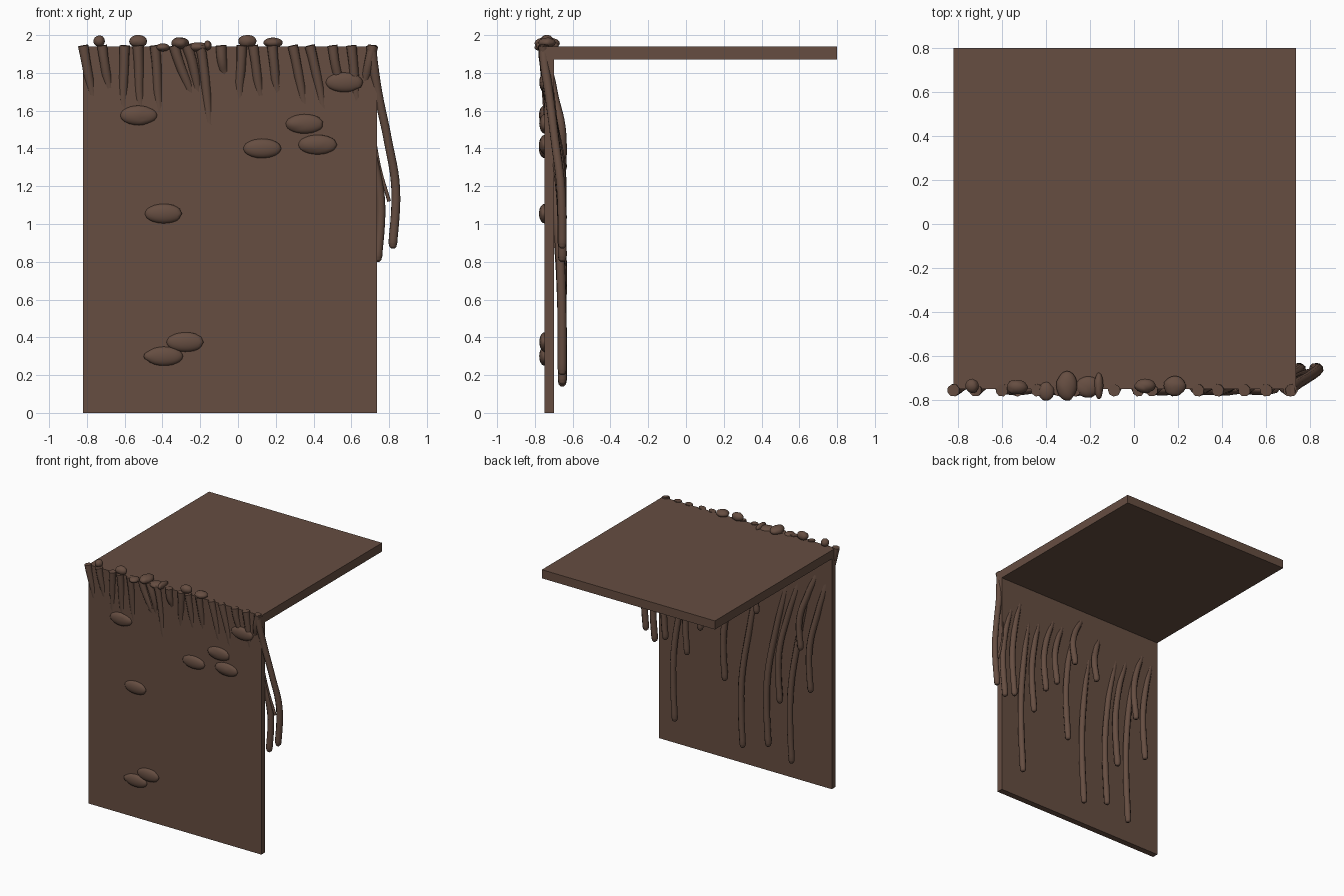
import bpy, random
from mathutils import Vector

if "Cube" in bpy.data.objects:
    bpy.data.objects.remove(bpy.data.objects["Cube"])

random.seed(4)
brown = bpy.data.materials.new("earth_brown")
brown.diffuse_color = (0.132, 0.075, 0.053, 1)
brown.use_nodes = True
brown.node_tree.nodes["Principled BSDF"].inputs["Base Color"].default_value = brown.diffuse_color


def box(name, lo, hi):
    lo, hi = Vector(lo), Vector(hi)
    bpy.ops.mesh.primitive_cube_add(size=1, location=(lo + hi) / 2)
    o = bpy.context.object
    o.name = name
    o.scale = hi - lo
    bpy.ops.object.transform_apply(location=False, rotation=False)
    o.data.materials.append(brown)


def pebble(name, loc, size):
    # slightly uneven flattened stone
    bpy.ops.mesh.primitive_ico_sphere_add(subdivisions=3, radius=1, location=loc)
    o = bpy.context.object
    o.name = name
    ph = [random.uniform(0, 6) for _ in range(3)]
    for v in o.data.vertices:
        wob = 1 + 0.05 * Vector((v.co.x + ph[0], v.co.y * 2 + ph[1], v.co.z)).length % 0.1
        v.co = Vector([c * s * wob for c, s in zip(v.co, size)])
    o.data.materials.append(brown)
    bpy.ops.object.shade_smooth()


def root(name, pts, radius):
    # tapered tube through (x, y, z, relative radius) points
    cu = bpy.data.curves.new(name + "_path", 'CURVE')
    cu.dimensions = '3D'
    cu.bevel_depth = radius
    cu.bevel_resolution = 2
    cu.resolution_u = 6
    cu.use_fill_caps = True
    sp = cu.splines.new('BEZIER')
    sp.bezier_points.add(len(pts) - 1)
    for bp, (x, y, z, r) in zip(sp.bezier_points, pts):
        bp.co = (x, y, z)
        bp.radius = r
        bp.handle_left_type = bp.handle_right_type = 'AUTO'
    tmp = bpy.data.objects.new(name + "_path", cu)
    bpy.context.collection.objects.link(tmp)
    dg = bpy.context.evaluated_depsgraph_get()
    me = bpy.data.meshes.new_from_object(tmp.evaluated_get(dg))
    bpy.data.objects.remove(tmp)
    o = bpy.data.objects.new(name, me)
    bpy.context.collection.objects.link(o)
    me.materials.clear()
    me.materials.append(brown)
    bpy.ops.object.select_all(action='DESELECT')
    o.select_set(True)
    bpy.context.view_layer.objects.active = o
    bpy.ops.object.shade_smooth_by_angle(angle=0.9)


# earth slabs
box("front_wall", (-0.82, -0.75, 0), (0.735, -0.70, 1.9))
box("top_slab", (-0.82, -0.75, 1.87), (0.735, 0.80, 1.94))

# hanging roots: top x, x and z where it sinks into the wall, tip x and z
roots = [
    (-0.82, -0.77, 1.68, -0.66, 0.76), (-0.72, -0.68, 1.72, -0.57, 1.08),
    (-0.60, -0.605, 1.62, -0.49, 0.14), (-0.53, -0.515, 1.62, -0.385, 0.60),
    (-0.44, -0.415, 1.60, -0.28, 0.22), (-0.34, -0.25, 1.70, -0.175, 1.27),
    (-0.20, -0.15, 1.53, -0.05, 0.15), (-0.09, -0.07, 1.80, 0.04, 1.34),
    (0.02, 0.01, 1.67, 0.11, 0.65), (0.08, 0.12, 1.68, 0.22, 1.10),
    (0.18, 0.21, 1.70, 0.33, 1.00), (0.29, 0.35, 1.64, 0.45, 0.77),
    (0.38, 0.45, 1.62, 0.56, 0.20), (0.50, 0.54, 1.74, 0.645, 0.84),
    (0.60, 0.63, 1.66, 0.74, 0.80), (0.705, 0.74, 1.70, 0.82, 0.87),
]
for i, (x0, x1, z1, x2, z2) in enumerate(roots):
    h = z1 - z2
    pts = [
        (x0, -0.755, 1.945, 1.1),
        (x0 + 0.3 * (x1 - x0), -0.75, 1.86, 1),
        (x1, -0.727, z1, 0.95),
        (x1 + 0.65 * (x2 - x1), -0.695, z1 - 0.30 * h, 0.9),
        (x2 + 0.015, -0.662, z1 - 0.62 * h, 0.95),
        (x2, -0.655, z2 + 0.03, 0.95),
        (x2, -0.655, z2 + 0.01, 0.75),
        (x2, -0.655, z2, 0.35),
    ]
    root(f"hanging_root_{i + 1}", pts, 0.026)

# short stubs at the top edge and a thin side rootlet
for i, (x0, x1, z1) in enumerate([(-0.27, -0.21, 1.69), (0.715, 0.67, 1.75)]):
    root(f"short_root_{i + 1}", [(x0, -0.755, 1.945, 1.1), ((x0 + x1) / 2, -0.75, 1.85, 1),
                                 (x1, -0.725, z1, 0.9)], 0.026)
root("side_rootlet", [(0.72, -0.70, 1.48, 0.6), (0.75, -0.68, 1.30, 0.8),
                      (0.80, -0.665, 1.12, 1)], 0.010)

# flat stones set in the wall
for i, (x, z) in enumerate([(-0.525, 1.575), (0.125, 1.40), (0.35, 1.53), (0.42, 1.42),
                            (-0.395, 1.055), (-0.28, 0.375), (-0.395, 0.30), (0.565, 1.75)]):
    pebble(f"wall_stone_{i + 1}", (x, -0.75, z), (0.095, 0.026, 0.048))

# small stones along the top edge: x, y, z, half sizes
edge = [(-0.735, -0.735, 1.968, 0.03, 0.03, 0.028), (-0.53, -0.74, 1.967, 0.045, 0.032, 0.032),
        (-0.40, -0.76, 1.935, 0.035, 0.04, 0.02), (-0.305, -0.735, 1.957, 0.045, 0.063, 0.03),
        (-0.21, -0.74, 1.937, 0.055, 0.045, 0.024), (-0.16, -0.735, 1.945, 0.02, 0.057, 0.025),
        (0.05, -0.735, 1.968, 0.045, 0.03, 0.032), (0.185, -0.735, 1.960, 0.048, 0.043, 0.025)]
for i, s in enumerate(edge):
    pebble(f"edge_stone_{i + 1}", s[:3], s[3:])
